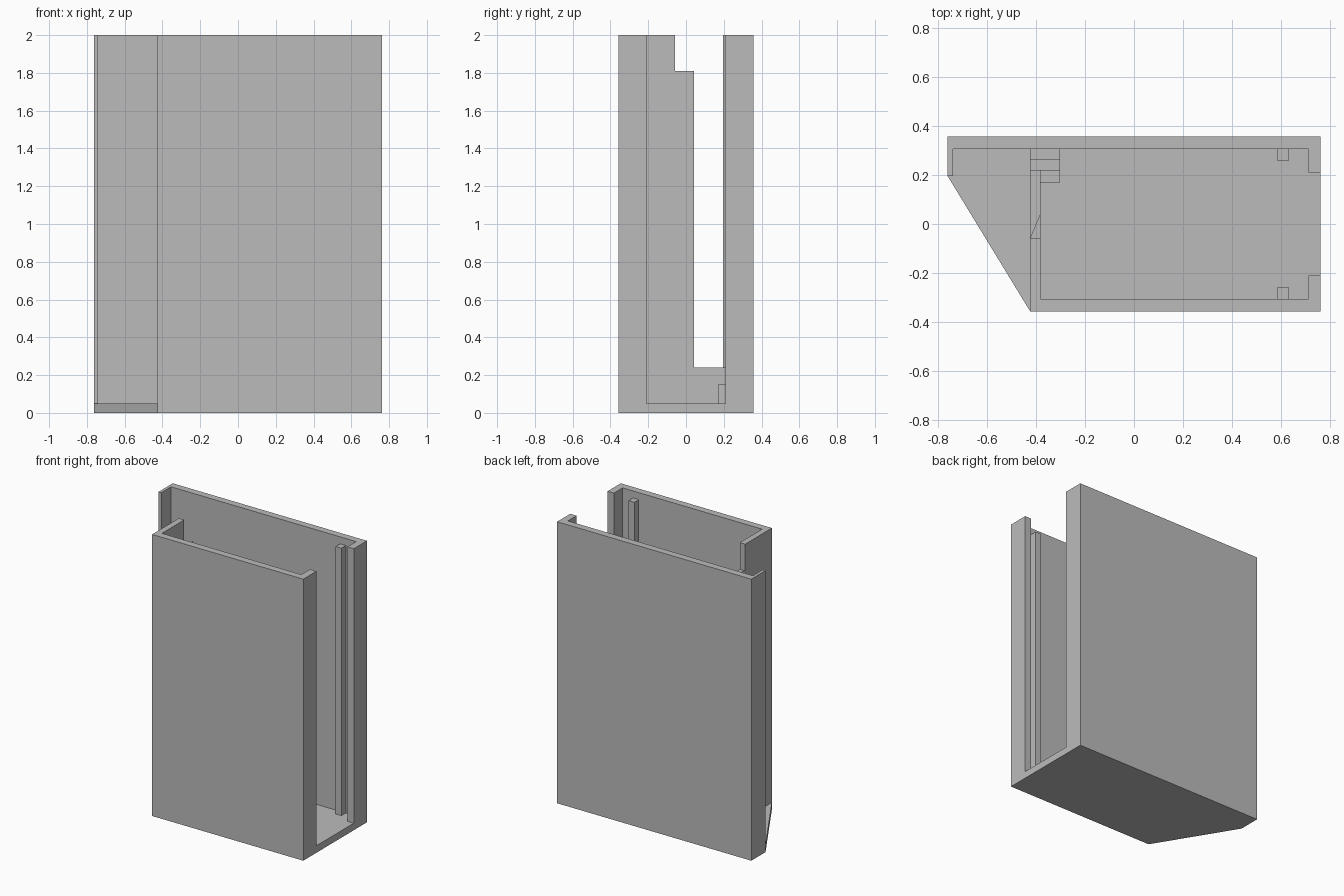
import bpy
import bmesh

cube = bpy.data.objects.get("Cube")
if cube:
    bpy.data.objects.remove(cube, do_unlink=True)

grey = bpy.data.materials.new("plain grey")
grey.use_nodes = True
colour = (0.5, 0.5, 0.5, 1)
grey.diffuse_color = colour
grey.node_tree.nodes["Principled BSDF"].inputs["Base Color"].default_value = colour


def extrude(name, outline, z0, z1):
    """Vertical prism from a counter-clockwise plan outline."""
    bm = bmesh.new()
    face = bm.faces.new([bm.verts.new((x, y, z0)) for x, y in outline])
    result = bmesh.ops.extrude_face_region(bm, geom=[face])
    top = [v for v in result["geom"] if isinstance(v, bmesh.types.BMVert)]
    bmesh.ops.translate(bm, verts=top, vec=(0, 0, z1 - z0))
    bmesh.ops.recalc_face_normals(bm, faces=bm.faces)
    mesh = bpy.data.meshes.new(name)
    bm.to_mesh(mesh)
    bm.free()
    mesh.materials.append(grey)
    obj = bpy.data.objects.new(name, mesh)
    bpy.context.collection.objects.link(obj)
    return obj


def block(name, x0, x1, y0, y1, z0, z1):
    return extrude(name, [(x0, y0), (x1, y0), (x1, y1), (x0, y1)], z0, z1)


# Main dimensions
W, D, H = 0.763, 0.357, 2.0
WALL = 0.05
FLOOR = 0.05
IN_X, IN_Y = W - WALL, D - WALL
LIP = 0.21
DIV0, DIV1 = -0.425, -0.383
CORNER = 0.197
NOTCH = -0.057

# Floor with one slanted corner
extrude("floor", [(DIV0, -D), (W, -D), (W, D), (-W, D), (-W, CORNER)], 0, FLOOR)

# Back wall with a lip at each end
extrude("back_wall", [
    (-W, D), (-W, CORNER), (-W + 0.022, CORNER), (-W + 0.022, IN_Y),
    (IN_X, IN_Y), (IN_X, LIP), (W, LIP), (W, D)], FLOOR, H)

# Front wall with its lip and the full-height part of the divider
extrude("front_wall", [
    (DIV0, -D), (W, -D), (W, -LIP), (IN_X, -LIP), (IN_X, -IN_Y),
    (DIV1, -IN_Y), (DIV1, NOTCH), (DIV0, NOTCH)], FLOOR, H)

# Divider: low sill and bevelled edge above it
SILL = 0.24
block("divider_sill", DIV0, DIV1, NOTCH, 0.22, FLOOR, SILL)
extrude("divider_bevel", [(DIV0, NOTCH), (DIV1, NOTCH), (DIV1, 0.042)], SILL, 1.81)

# Guide ribs on the front and back walls
for name, y0, y1 in (("front_rib", -IN_Y, -0.258), ("back_rib", 0.258, IN_Y)):
    block(name, 0.587, 0.632, y0, y1, FLOOR, 1.95)

# Slotted holder on the floor beside the back wall
HOLD_X, HOLD_Z = -0.302, 0.15
block("holder_front", DIV1, HOLD_X, 0.17, 0.22, FLOOR, HOLD_Z)
block("holder_slot", DIV0, HOLD_X, 0.22, 0.262, FLOOR, 0.1)
block("holder_back", DIV0, HOLD_X, 0.262, IN_Y, FLOOR, HOLD_Z)
